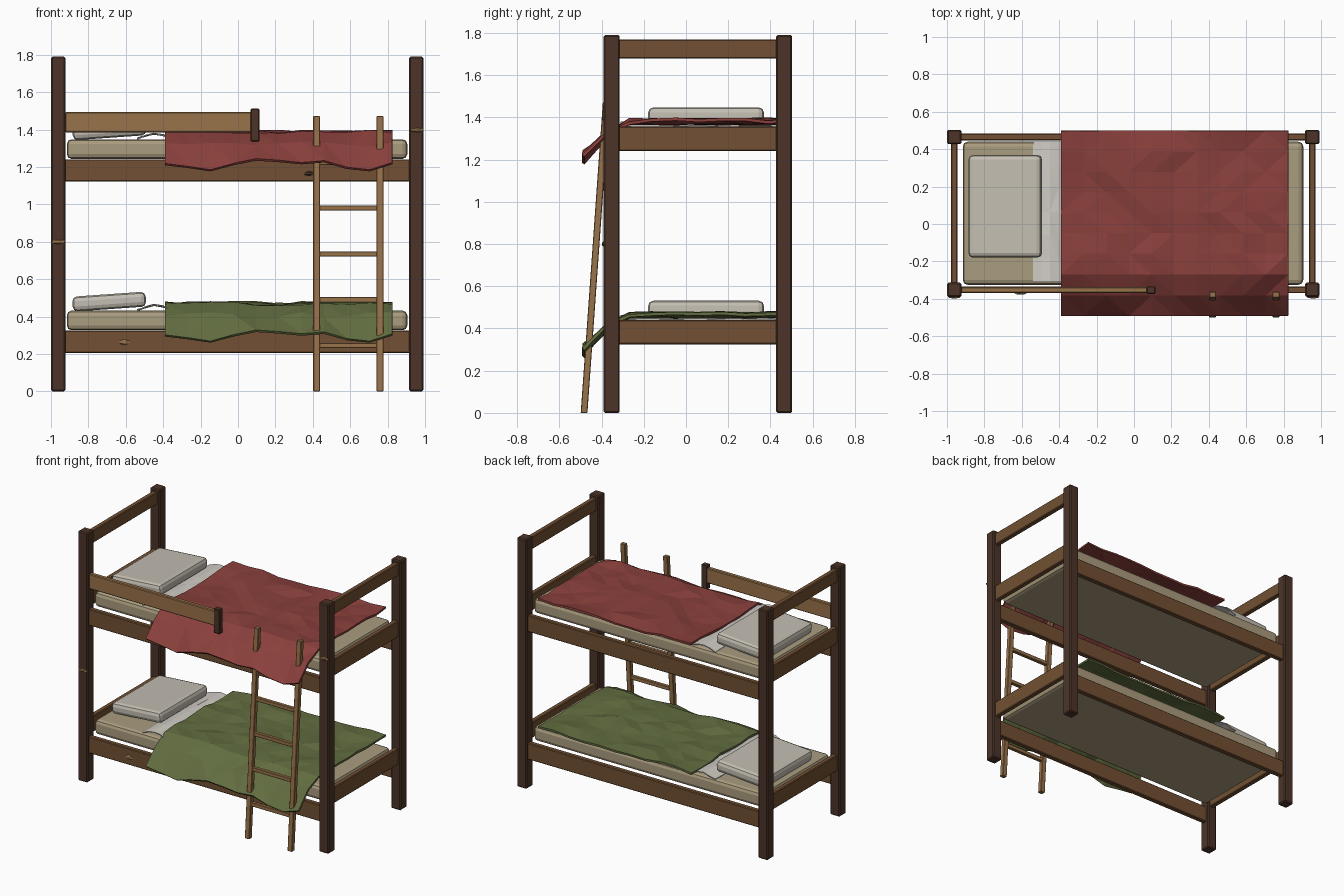
import bpy, bmesh, math, random
from mathutils import Matrix, Vector

if "Cube" in bpy.data.objects:
    bpy.data.objects.remove(bpy.data.objects["Cube"])

random.seed(4)


def mat(name, r, g, b):
    lin = [((c / 255 + 0.055) / 1.055) ** 2.4 for c in (r, g, b)]
    m = bpy.data.materials.new(name)
    m.diffuse_color = (*lin, 1)
    m.use_nodes = True
    m.node_tree.nodes["Principled BSDF"].inputs["Base Color"].default_value = m.diffuse_color
    return m


DARK = mat("dark wood", 76, 52, 40)
BROWN = mat("brown wood", 114, 80, 51)
LIGHT = mat("light wood", 152, 114, 74)
MATTRESS = mat("mattress tan", 170, 156, 126)
PILLOW = mat("pillow cream", 196, 190, 178)
SHEET = mat("sheet white", 208, 204, 197)
RED = mat("red blanket", 138, 64, 60)
GREEN = mat("green blanket", 98, 109, 64)


def add(name, bm, material):
    bmesh.ops.recalc_face_normals(bm, faces=bm.faces)
    me = bpy.data.meshes.new(name)
    bm.to_mesh(me)
    bm.free()
    me.materials.append(material)
    ob = bpy.data.objects.new(name, me)
    bpy.context.collection.objects.link(ob)
    return ob


def box(name, lo, hi, material, bevel=0.005, segments=1, tilt=0.0):
    lo, hi = Vector(lo), Vector(hi)
    bm = bmesh.new()
    bmesh.ops.create_cube(bm, size=1, matrix=Matrix.Diagonal((*(hi - lo), 1)))
    if bevel:
        bmesh.ops.bevel(bm, geom=bm.edges[:], offset=bevel, segments=segments,
                        profile=0.5, affect='EDGES')
    bmesh.ops.transform(bm, verts=bm.verts, matrix=Matrix.Translation((lo + hi) / 2)
                        @ Matrix.Rotation(tilt, 4, 'Y'))
    return add(name, bm, material)


def cloth(name, xs, ys, height, material, thick):
    # faceted cloth from a grid of points, given body by solidify
    bm = bmesh.new()
    rows = [[bm.verts.new((x, y, height(i, j))) for j, y in enumerate(ys)]
            for i, x in enumerate(xs)]
    for i in range(len(xs) - 1):
        for j in range(len(ys) - 1):
            a, b, c, d = rows[i][j], rows[i + 1][j], rows[i + 1][j + 1], rows[i][j + 1]
            if random.random() < 0.5:
                bm.faces.new((a, b, c)), bm.faces.new((a, c, d))
            else:
                bm.faces.new((a, b, d)), bm.faces.new((b, c, d))
    ob = add(name, bm, material)
    mod = ob.modifiers.new("body", 'SOLIDIFY')
    mod.thickness = thick
    mod.offset = 0
    return ob


def chip(name, x, y, z, w, h, material):
    bm = bmesh.new()
    bmesh.ops.create_icosphere(bm, subdivisions=1, radius=1, matrix=Matrix.Translation((x, y, z))
                               @ Matrix.Diagonal((w / 2, 0.009, h / 2, 1)))
    add(name, bm, material)


CX = -0.004
POST_X = (CX - 0.957, CX + 0.957)
POST_Y = (-0.352, 0.465)

# corner posts and end rails
for sx, px in zip(("left", "right"), POST_X):
    for sy, py in zip(("front", "back"), POST_Y):
        box(f"{sy}_{sx}_post", (px - 0.038, py - 0.038, 0), (px + 0.038, py + 0.038, 1.79),
            DARK, 0.007)
    for level, z0, z1 in (("lower", 0.325, 0.44), ("upper", 1.24, 1.357), ("top", 1.68, 1.77)):
        box(f"{sx}_{level}_end_rail", (px - 0.018, POST_Y[0] + 0.03, z0),
            (px + 0.018, POST_Y[1] - 0.03, z1), BROWN)

# two bunks, each with rails, mattress, pillow, sheet and blanket
HEM = (0.29, 0.275, 0.257, 0.29, 0.315, 0.307, 0.295, 0.305, 0.27, 0.257, 0.295)
for level, dz, colour in (("lower", 0, GREEN), ("upper", 0.916, RED)):
    for sy, py in zip(("front", "back"), POST_Y):
        box(f"{level}_{sy}_side_rail", (POST_X[0] + 0.03, py - 0.018, 0.206 + dz),
            (POST_X[1] - 0.03, py + 0.018, 0.325 + dz), BROWN)
    box(f"{level}_mattress", (-0.915, -0.325, 0.327 + dz), (0.905, 0.44, 0.432 + dz),
        MATTRESS, 0.025, 2)
    box(f"{level}_pillow", (-0.885, -0.18, 0.44 + dz), (-0.492, 0.37, 0.52 + dz),
        PILLOW, 0.026, 2, math.radians(-4))

    arch = (0.434, 0.45, 0.462, 0.455, 0.44)
    cloth(f"{level}_sheet", [-0.54 + 0.045 * i for i in range(5)],
          [-0.31 + 0.125 * j for j in range(7)],
          lambda i, j: arch[i] + dz + random.uniform(-0.004, 0.004), SHEET, 0.006)

    def drape(i, j):
        if j == 0:
            return HEM[i] + 0.008 + dz
        if j == 1:
            return 0.403 + dz + random.uniform(-0.015, 0.015)
        return 0.464 + dz + random.uniform(-0.012, 0.012)

    cloth(f"{level}_blanket", [-0.39 + 0.1215 * i for i in range(11)],
          [-0.487 + 0.1095 * j for j in range(10)], drape, colour, 0.014)

# guard board and its end post
box("guard_board", (-0.925, -0.369, 1.385), (0.09, -0.337, 1.493), LIGHT)
box("guard_end_post", (0.067, -0.373, 1.337), (0.115, -0.333, 1.512), DARK)

# leaning ladder
BOT, TOP = Vector((0, -0.483, 0)), Vector((0, -0.378, 1.472))
shear = (TOP.y - BOT.y) / TOP.z
for side, x in (("left", 0.42), ("right", 0.759)):
    ob = box(f"ladder_{side}_rail", (x - 0.018, BOT.y - 0.016, 0),
             (x + 0.018, BOT.y + 0.016, TOP.z), LIGHT, 0.003)
    for v in ob.data.vertices:
        v.co.y += shear * v.co.z
for k in range(1, 6):
    z = 0.245 * k
    y = BOT.y + shear * z
    box(f"ladder_rung_{k}", (0.425, y - 0.013, z - 0.014), (0.755, y + 0.013, z + 0.014),
        LIGHT, 0.003)

# worn chips in the wood
chip("left_post_chip", POST_X[0], -0.39, 0.8, 0.076, 0.026, LIGHT)
chip("right_post_chip", POST_X[1] + 0.005, -0.39, 1.397, 0.076, 0.026, LIGHT)
chip("lower_rail_chip", -0.607, -0.37, 0.263, 0.07, 0.03, LIGHT)
chip("upper_rail_chip", 0.38, -0.37, 1.165, 0.06, 0.026, DARK)
